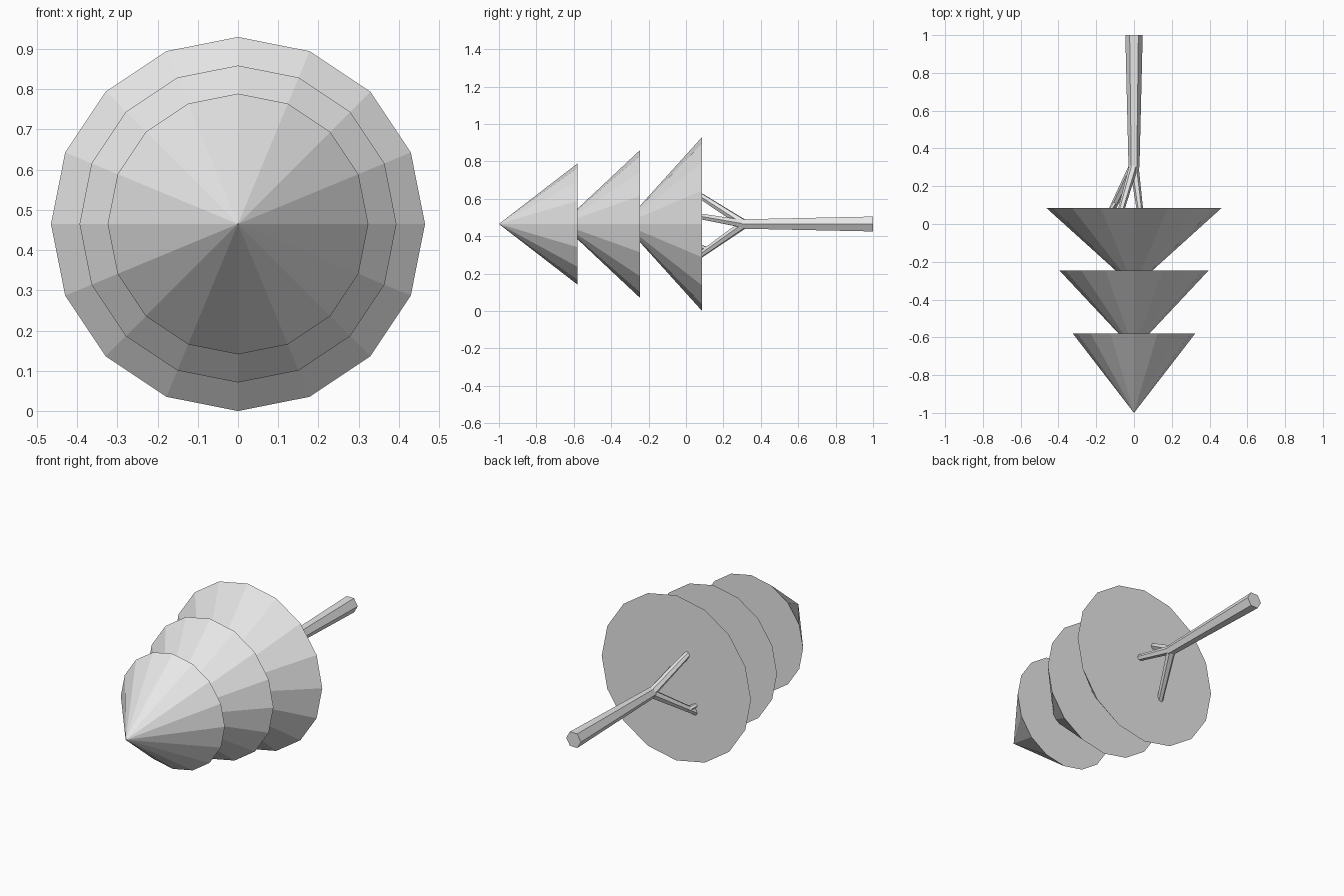
import bpy
import bmesh
import math
from mathutils import Vector

if "Cube" in bpy.data.objects:
    bpy.data.objects.remove(bpy.data.objects["Cube"], do_unlink=True)

GREY = (0.8, 0.8, 0.8, 1.0)
grey = bpy.data.materials.new("plain_grey")
grey.use_nodes = True
grey.diffuse_color = GREY
grey.node_tree.nodes["Principled BSDF"].inputs["Base Color"].default_value = GREY

AXIS_Z = 0.465  # height of the trunk line of the lying tree


def tapered(name, start, end, r_start, r_end, sides):
    """Flat-shaded tapered prism, or a cone when r_end is zero."""
    start, end = Vector(start), Vector(end)
    axis = (end - start).normalized()
    u = axis.cross(Vector((0, 0, 1))).normalized()
    v = u.cross(axis)
    bm = bmesh.new()

    def ring(centre, radius):
        angles = [math.tau * i / sides for i in range(sides)]
        return [bm.verts.new(centre + radius * (math.cos(a) * u + math.sin(a) * v))
                for a in angles]

    base = ring(start, r_start)
    bm.faces.new(base)
    if r_end:
        top = ring(end, r_end)
        bm.faces.new(top)
    else:
        top = [bm.verts.new(end)] * sides
    for i in range(sides):
        j = (i + 1) % sides
        corners = [base[i], base[j], top[j]]
        if r_end:
            corners.append(top[i])
        bm.faces.new(corners)
    bmesh.ops.recalc_face_normals(bm, faces=bm.faces)
    mesh = bpy.data.meshes.new(name)
    bm.to_mesh(mesh)
    bm.free()
    mesh.materials.append(grey)
    obj = bpy.data.objects.new(name, mesh)
    bpy.context.collection.objects.link(obj)
    return obj


# Three solid foliage cones, all the same depth, pointing to the front
DEPTH = 0.42
tiers = {"top": (-0.58, 0.324), "middle": (-0.247, 0.394), "bottom": (0.086, 0.465)}
for label, (y, radius) in tiers.items():
    tapered(f"{label}_foliage", (0, y, AXIS_Z), (0, y - DEPTH, AXIS_Z), radius, 0, 16)

# Trunk, thickest at its foot
fork = Vector((0, 0.3, AXIS_Z))
tapered("trunk", (0, 1, AXIS_Z), fork, 0.046, 0.029, 6)

# Branches spreading from the fork into the foliage
branch_ends = {
    "upper_branch": (-0.07, 0.07, 0.62),
    "lower_branch": (-0.12, 0.07, 0.295),
    "side_branch": (0.032, 0.07, 0.507),
}
for name, end in branch_ends.items():
    tapered(name, fork + Vector((0, 0.012, 0)), end, 0.024, 0.017, 6)

# Small twig near the end of the lower branch
tapered("twig", (-0.095, 0.125, 0.325), (-0.125, 0.075, 0.345), 0.014, 0.011, 6)
